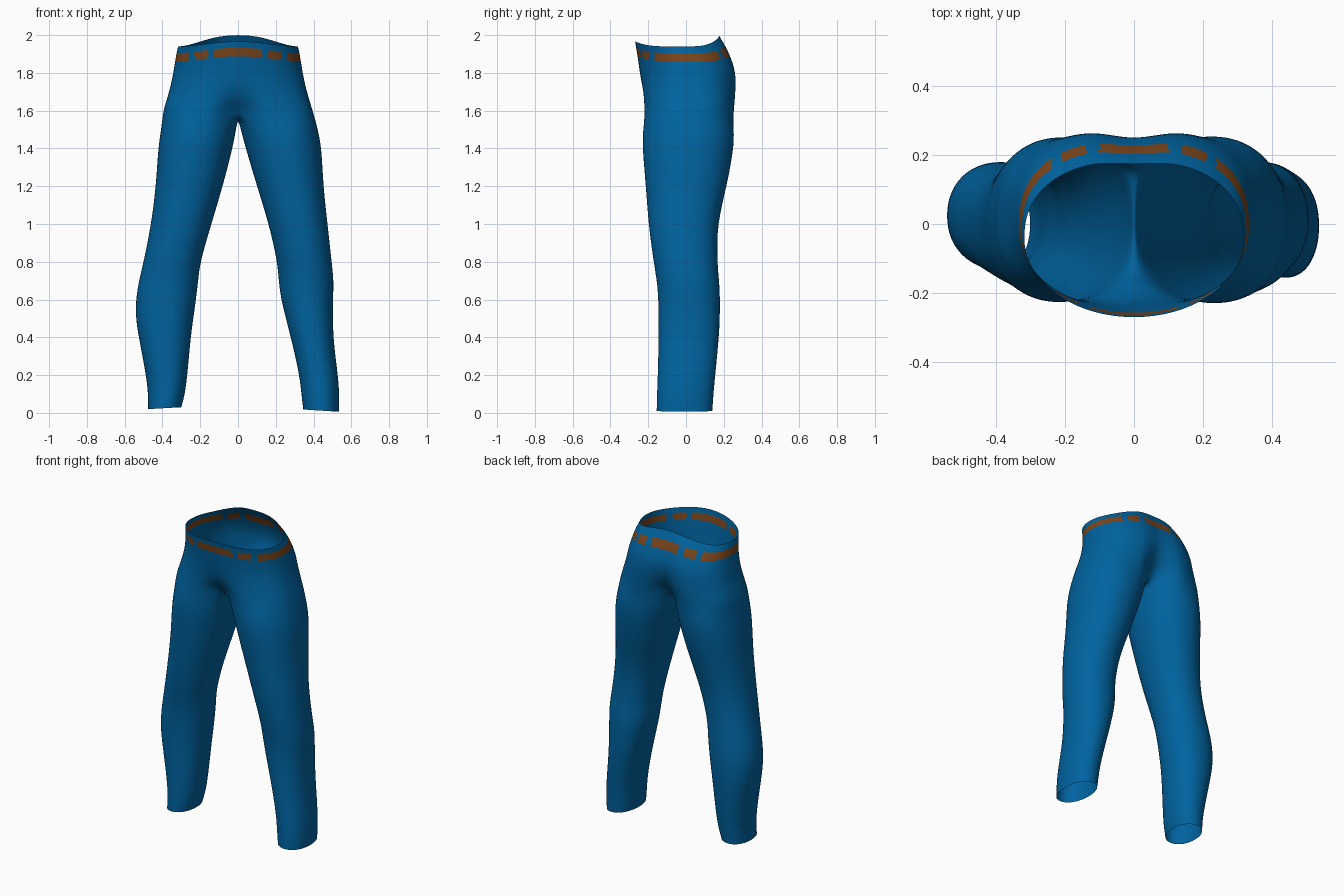
import bpy, bmesh, math

if "Cube" in bpy.data.objects:
    bpy.data.objects.remove(bpy.data.objects["Cube"])

def material(name, rgb):
    m = bpy.data.materials.new(name)
    m.diffuse_color = (*rgb, 1)
    m.use_nodes = True
    m.node_tree.nodes["Principled BSDF"].inputs["Base Color"].default_value = m.diffuse_color
    return m

def spow(v, p):
    return math.copysign(abs(v) ** p, v)

N, INNER = 48, 7          # verts round the hips, verts across the crotch
bm = bmesh.new()

def hip_ring(z, zf, zb, rx, yf, yb, cf, cb, nf, nb):
    """Closed ring round the hips; cf/cb pull the centre line inward."""
    ring = []
    for k in range(N):
        a = 2 * math.pi * k / N
        c, s = math.cos(a), math.sin(a)
        if k % (N // 2) == 0:
            s = 0.0
        n = nf if c > 0 else nb
        x = rx * spow(s, 2 / n)
        cy = (yf + yb) / 2
        y = cy - (yb - yf) / 2 * spow(c, 2 / n)
        dip = math.exp(-(x / 0.08) ** 2)
        y += cf * dip if c > 0 else -cb * dip
        h = z + (zf if c > 0 else zb) * abs(c) ** 4
        ring.append(bm.verts.new((x, y, h)))
    return ring

def leg_ring(s, z, xin, xout, yf, yb, tilt=0.0):
    """Closed ring round one leg, starting at its inner front."""
    n = N // 2 + 1 + INNER
    cx, rx, cy, ry = (xin + xout) / 2, (xout - xin) / 2, (yf + yb) / 2, (yb - yf) / 2
    ring = []
    for k in range(n):
        a = math.pi / 4 + 2 * math.pi * k / n
        u, v = -spow(math.cos(a), 0.93), -spow(math.sin(a), 0.93)
        ring.append(bm.verts.new((s * (cx + rx * u), cy + ry * v, z + tilt * u)))
    return ring

def bridge(a, b, mat=0):
    for k in range(len(a)):
        j = (k + 1) % len(a)
        bm.faces.new((a[k], a[j], b[j], b[k])).material_index = mat

# Hips: side z, front lift, back lift, half width, front y, back y, clefts, squareness
hips = [(1.94, .027, .060, .318, -.270, .185, 0, .012, 2.0, 2.3),
        (1.905, .030, .040, .326, -.265, .220, 0, .018, 2.0, 2.4),
        (1.865, .030, .035, .333, -.258, .242, 0, .020, 2.05, 2.45),
        (1.80, .010, .010, .343, -.246, .274, 0, .020, 2.15, 2.5),
        (1.72, 0, 0, .360, -.236, .276, .005, .040, 2.35, 2.5),
        (1.65, 0, 0, .380, -.232, .270, .040, .080, 2.6, 2.7),
        (1.60, 0, 0, .396, -.234, .266, .105, .13, 2.7, 2.8)]
rings = [hip_ring(*h) for h in hips]
for i, (a, b) in enumerate(zip(rings, rings[1:])):
    bridge(a, b, 1 if i == 1 else 0)

# Crotch strip joining front to back, shared by both legs
last = rings[-1]
front, back = last[0].co, last[N // 2].co
crotch = []
for k in range(1, INNER + 1):
    t = k / (INNER + 1)
    p = back.lerp(front, t)
    crotch.append(bm.verts.new((0, p.y, p.z - 0.04 * math.sin(math.pi * t))))

# Legs: z, inner x, outer x, front y, back y (, hem tilt)
right = [(1.50, .014, .424, -.230, .256), (1.40, .040, .444, -.232, .254),
         (1.20, .100, .452, -.213, .217), (1.00, .163, .475, -.200, .165),
         (.80, .208, .496, -.172, .166), (.70, .215, .508, -.155, .176),
         (.60, .226, .503, -.146, .182), (.40, .28, .502, -.145, .176),
         (.20, .325, .530, -.150, .155), (.10, .335, .537, -.154, .146),
         (.012, .345, .535, -.156, .14, -.006)]
left = [(1.50, .010, .408, -.228, .254), (1.40, .028, .424, -.228, .249),
        (1.20, .080, .435, -.205, .21), (1.00, .140, .460, -.185, .165),
        (.80, .200, .500, -.155, .165), (.70, .210, .525, -.14, .175),
        (.60, .222, .542, -.134, .18), (.50, .236, .542, -.130, .18),
        (.40, .250, .526, -.128, .175), (.20, .268, .487, -.128, .155),
        (.10, .280, .476, -.128, .14), (.025, .300, .476, -.13, .13, -.005)]
half_r = last[:N // 2 + 1]
half_l = [last[0]] + last[:N // 2 - 1:-1]
for s, half, table in ((1, half_r, right), (-1, half_l, left)):
    prev = half + crotch
    for row in table:
        ring = leg_ring(s, *row)
        bridge(prev, ring)
        prev = ring

bmesh.ops.recalc_face_normals(bm, faces=bm.faces)
mesh = bpy.data.meshes.new("trousers")
bm.to_mesh(mesh)
bm.free()
ob = bpy.data.objects.new("trousers", mesh)
bpy.context.collection.objects.link(ob)
mesh.materials.append(material("denim blue", (.0, .125, .35)))
mesh.materials.append(material("belt brown", (.2, .062, .012)))

# Smooth the surface
bpy.context.view_layer.objects.active = ob
ob.select_set(True)
sub = ob.modifiers.new("smooth", 'SUBSURF')
sub.levels = sub.render_levels = 2
bpy.ops.object.modifier_apply(modifier="smooth")

# Belt loops: gaps break the belt band into dashes
front_gaps = [(.13, .16), (.23, .26)]
back_gaps = [(.10, .138), (.21, .238)]
for p in ob.data.polygons:
    p.use_smooth = True
    if p.material_index == 1:
        x, y = abs(p.center.x), p.center.y
        gaps = front_gaps if y < 0 else back_gaps
        if any(lo < x < hi for lo, hi in gaps):
            p.material_index = 0
